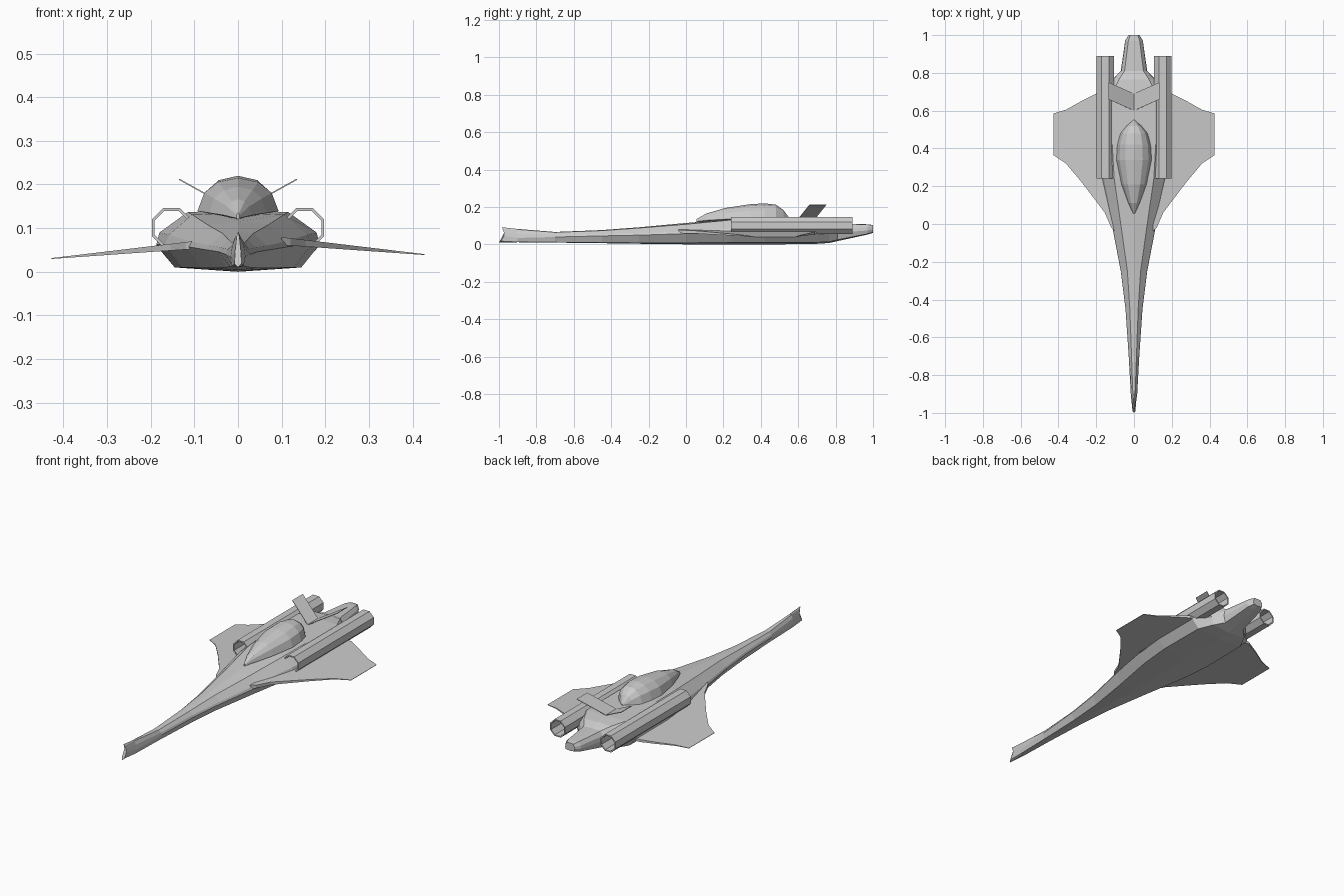
import bpy, bmesh, math
from mathutils import Vector


def finish(name, bm):
    bmesh.ops.remove_doubles(bm, verts=bm.verts, dist=0.0005)
    bmesh.ops.recalc_face_normals(bm, faces=bm.faces)
    me = bpy.data.meshes.new(name)
    bm.to_mesh(me)
    bm.free()
    ob = bpy.data.objects.new(name, me)
    bpy.context.collection.objects.link(ob)
    return ob


def loft(name, rings, cap=True, closed=False):
    bm = bmesh.new()
    vs = [[bm.verts.new(p) for p in r] for r in rings]
    n = len(vs[0])
    pairs = list(zip(vs, vs[1:]))
    if closed:
        pairs.append((vs[-1], vs[0]))
    for a, b in pairs:
        for i in range(n):
            j = (i + 1) % n
            bm.faces.new((a[i], a[j], b[j], b[i]))
    if cap:
        bm.faces.new(vs[0])
        bm.faces.new(vs[-1])
    return finish(name, bm)


def mirrored(half):
    # half ring from top centre to bottom centre, completed on the -x side
    return half + [(-x, y, z) for x, y, z in half[-2:0:-1]]


# Fuselage: y, top z, shoulder xz, upper side xz, side xz, low xz, bottom z
sections = [
    (-0.90, .083, .006, .080, .013, .060, .017, .035, .013, .013, .012),
    (-0.70, .067, .013, .065, .024, .052, .028, .040, .018, .012, .010),
    (-0.45, .077, .022, .074, .040, .056, .045, .046, .028, .010, .007),
    (-0.25, .092, .035, .088, .066, .060, .070, .050, .045, .009, .004),
    (0.00, .115, .070, .108, .112, .070, .118, .058, .085, .009, .001),
    (0.24, .134, .105, .131, .158, .085, .168, .062, .128, .010, .000),
    (0.42, .140, .115, .137, .180, .090, .187, .062, .145, .010, .000),
    (0.69, .138, .115, .135, .178, .090, .187, .060, .142, .011, .003),
    (0.765, .130, .080, .126, .108, .095, .115, .060, .105, .014, .008),
    (0.81, .112, .050, .110, .066, .088, .070, .062, .060, .025, .018),
    (0.97, .108, .030, .107, .044, .090, .047, .075, .040, .057, .053),
    (1.00, .104, .020, .103, .027, .090, .029, .078, .026, .065, .062)]
rings = [mirrored([(0, -.985, .092), (.003, -.98, .082), (.005, -.972, .062),
                   (.007, -.972, .045), (.008, -.99, .018), (0, -1.0, .010)])]
for y, zt, *m, zb in sections:
    pts = [(m[i], y, m[i + 1]) for i in range(0, 8, 2)]
    rings.append(mirrored([(0, y, zt)] + pts + [(0, y, zb)]))
loft("fuselage", rings)

# Canopy: faceted bubble, each station is y, half width, top z
rings = []
for y, w, top in [(.055, .004, .135), (.11, .030, .166), (.21, .066, .195), (.34, .093, .215),
                  (.42, .088, .220), (.48, .072, .213), (.52, .040, .185), (.55, .005, .145)]:
    base = .120
    h = top - base
    rings.append(mirrored([(0, y, top), (w * .5, y, base + h * .90),
                           (w * .83, y, base + h * .64), (w, y, base + h * .2), (0, y, base)]))
loft("canopy", rings)

# Engines: open eight-sided tubes; wings and fins, on both sides
outline = [(.10, -.04), (.12, -.02), (.155, .06), (.20, .12), (.28, .225), (.36, .32), (.427, .365),
           (.427, .585), (.36, .605), (.28, .650), (.20, .690), (.10, .690)]
for side, s in (("left", -1), ("right", 1)):
    tube = []
    for y, r in ((.24, .049), (.89, .049), (.89, .042), (.24, .042)):
        tube.append([(s * (.152 + r * math.cos(a)), y, .101 + r * math.sin(a))
                     for a in [math.radians(22.5 + 45 * k) for k in range(8)]])
    loft(side + "_engine", tube, cap=False, closed=True)

    # Wing tapers in thickness toward the drooping tip; the right one sits slightly higher
    layers = []
    for d in (-1, 1):
        layer = []
        for x, y in outline:
            edge = min(1, (x - .1) / .327)
            z = .066 + .0045 * s - .031 * edge
            layer.append((s * x, y, z + d * (.008 * (1 - edge) + .001)))
        layers.append(layer)
    loft(side + "_wing", layers)

    # Slanted tail plate, half of the V
    plate = [Vector(p) for p in ((0, .60, .137), (0, .69, .137),
                                 (s * .135, .75, .212), (s * .135, .66, .212))]
    n = Vector((-s * .49, 0, .87)) * .0015
    loft(side + "_tail_fin", [[p - n for p in plate], [p + n for p in plate]])
